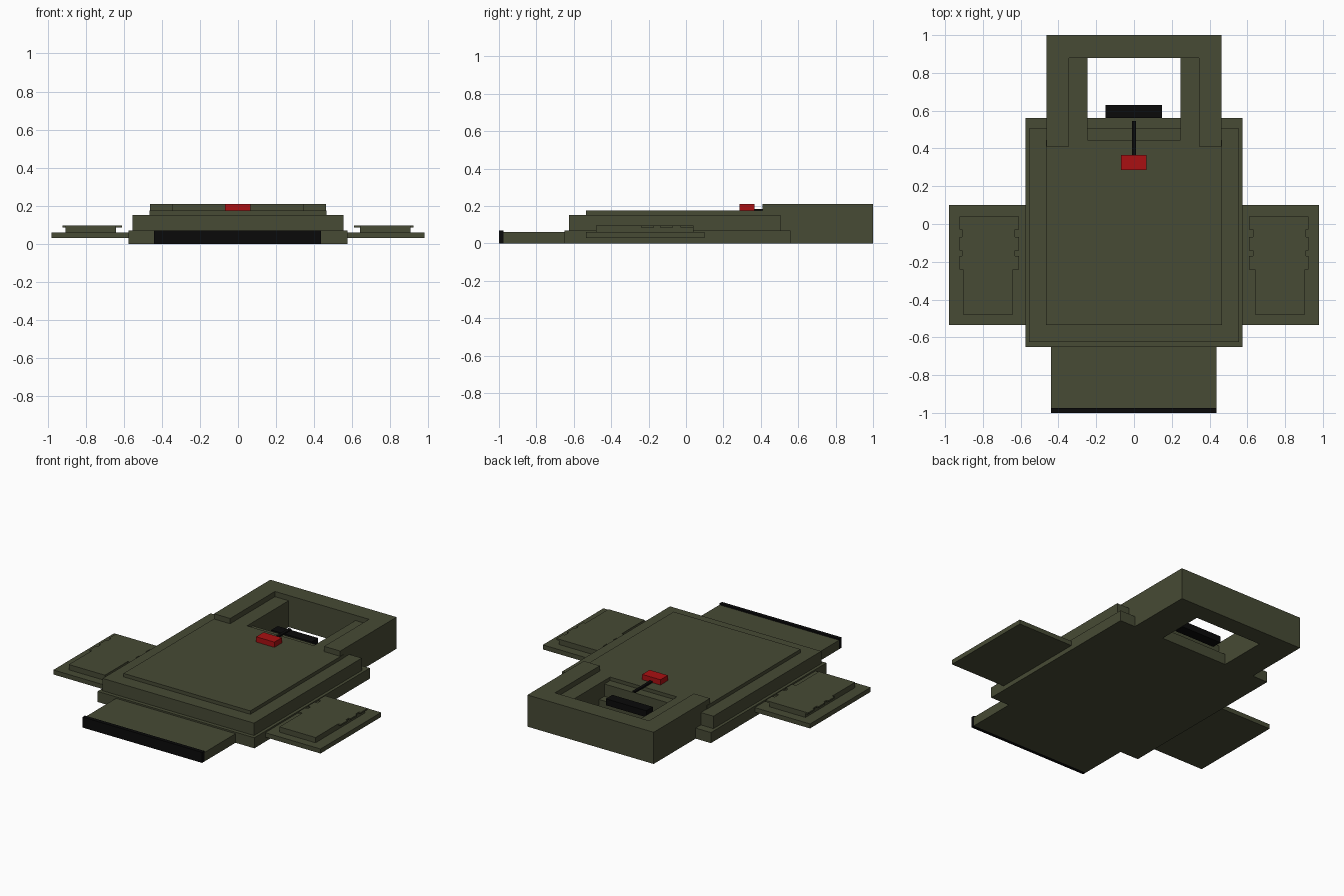
import bpy
import bmesh

cube = bpy.data.objects.get("Cube")
if cube:
    bpy.data.objects.remove(cube, do_unlink=True)


def material(name, color):
    mat = bpy.data.materials.new(name)
    mat.use_nodes = True
    mat.diffuse_color = color
    mat.node_tree.nodes["Principled BSDF"].inputs["Base Color"].default_value = color
    return mat


olive = material("olive drab", (0.063, 0.069, 0.035, 1))
black = material("black rubber", (0.003, 0.003, 0.003, 1))
red = material("red paint", (0.4, 0.005, 0.006, 1))


def prism(name, outline, z0, z1, mat):
    """Extrude a flat outline from z0 up to z1."""
    bm = bmesh.new()
    face = bm.faces.new([bm.verts.new((x, y, z0)) for x, y in outline])
    extruded = bmesh.ops.extrude_face_region(bm, geom=[face], use_keep_orig=True)
    for item in extruded["geom"]:
        if isinstance(item, bmesh.types.BMVert):
            item.co.z = z1
    bmesh.ops.recalc_face_normals(bm, faces=bm.faces[:])
    mesh = bpy.data.meshes.new(name)
    bm.to_mesh(mesh)
    bm.free()
    mesh.materials.append(mat)
    obj = bpy.data.objects.new(name, mesh)
    bpy.context.collection.objects.link(obj)


def box(name, x0, x1, y0, y1, z0, z1, mat=olive):
    prism(name, [(x0, y0), (x1, y0), (x1, y1), (x0, y1)], z0, z1, mat)


def mirrored_boxes(name, x0, x1, y0, y1, z0, z1):
    """Matching boxes on the left (+x) and right (-x)."""
    box(f"left_{name}", x0, x1, y0, y1, z0, z1)
    box(f"right_{name}", -x1, -x0, y0, y1, z0, z1)


# Stepped body
box("base_slab", -0.575, 0.575, -0.65, 0.56, 0, 0.07)
box("middle_tier", -0.555, 0.555, -0.625, 0.505, 0.07, 0.152)
box("top_plate", -0.465, 0.465, -0.535, 0.445, 0.152, 0.175)

# Front lip with its dark edge strip
box("front_lip", -0.44, 0.437, -0.975, -0.65, 0, 0.06)
box("front_strip", -0.44, 0.437, -1.0, -0.975, 0, 0.07, black)

# U-shaped rear handle and the lower ledges inside its arms
half = [(0.345, 0.88), (0.345, 0.41), (0.463, 0.41), (0.463, 1.0)]
prism("rear_handle", half + [(-x, y) for x, y in reversed(half)], 0, 0.21, olive)
mirrored_boxes("handle_ledge", 0.245, 0.345, 0.445, 0.88, 0, 0.175)

# Side wings with raised pads
mirrored_boxes("wing", 0.575, 0.98, -0.535, 0.10, 0.03, 0.06)
mirrored_boxes("wing_pad", 0.64, 0.905, -0.48, 0.04, 0.06, 0.095)

# Thin tabs overhanging both edges of each pad, joined by short webs
for i, y in enumerate((-0.24, -0.14, -0.03)):
    mirrored_boxes(f"inner_tab_{i}", 0.61, 0.64, y, y + 0.07, 0.085, 0.095)
    mirrored_boxes(f"outer_tab_{i}", 0.905, 0.923, y, y + 0.07, 0.085, 0.095)
for i, (y0, y1) in enumerate(((-0.17, -0.14), (-0.07, -0.03))):
    mirrored_boxes(f"inner_web_{i}", 0.63, 0.64, y0, y1, 0.085, 0.095)
    mirrored_boxes(f"outer_web_{i}", 0.905, 0.91, y0, y1, 0.085, 0.095)

# Latch: red block, stem and cross bar
box("latch_block", -0.068, 0.066, 0.287, 0.365, 0.175, 0.21, red)
box("latch_stem", -0.01, 0.01, 0.365, 0.545, 0.175, 0.185, black)
box("cross_bar", -0.15, 0.147, 0.562, 0.63, 0.085, 0.128, black)
